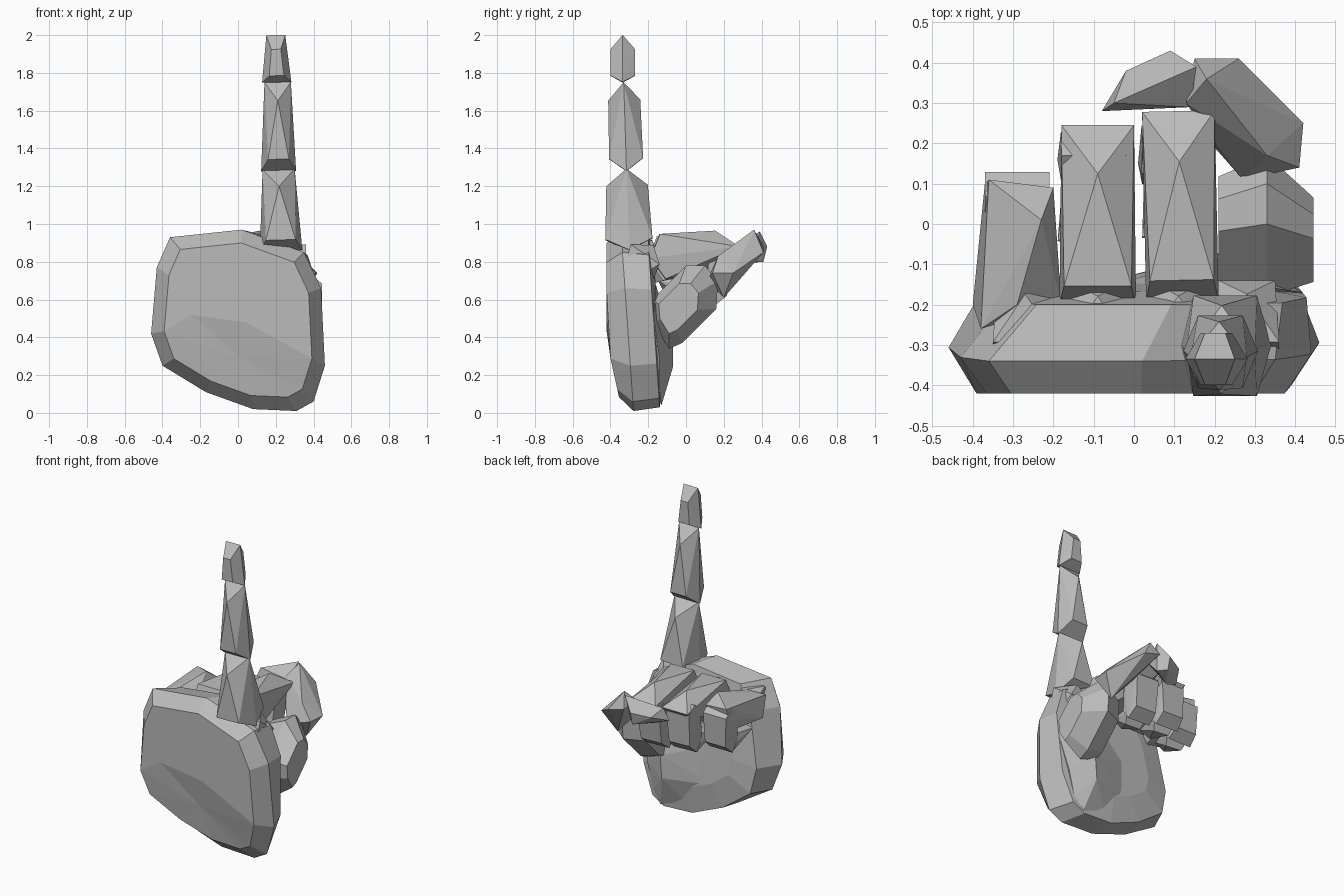
import bpy, bmesh
from mathutils import Vector

cube = bpy.data.objects.get("Cube")
if cube:
    bpy.data.objects.remove(cube, do_unlink=True)

grey = bpy.data.materials.new("grey")
grey.use_nodes = True
grey.diffuse_color = (0.5, 0.5, 0.5, 1)
grey.node_tree.nodes["Principled BSDF"].inputs["Base Color"].default_value = (0.5, 0.5, 0.5, 1)


def finish(name, bm):
    bmesh.ops.recalc_face_normals(bm, faces=bm.faces[:])
    mesh = bpy.data.meshes.new(name)
    bm.to_mesh(mesh)
    bm.free()
    mesh.materials.append(grey)
    obj = bpy.data.objects.new(name, mesh)
    bpy.context.collection.objects.link(obj)


def hull(name, points):
    """Faceted solid wrapped around a few points."""
    bm = bmesh.new()
    for p in points:
        bm.verts.new(p)
    res = bmesh.ops.convex_hull(bm, input=bm.verts[:])
    spare = [g for g in res["geom_interior"] if isinstance(g, bmesh.types.BMVert)]
    bmesh.ops.delete(bm, geom=spare, context="VERTS")
    finish(name, bm)


def phalanx(name, a, b, w0, w1, h0, h1, narrow=1, t0=0.14, t1=0.2, peak=0):
    """Finger bone with ridged ends, narrowed front and back, and a peak near the far end."""
    a, b = Vector(a), Vector(b)
    d = b - a
    s = Vector((1, 0, 0))
    s = (s - d * (s.dot(d) / d.dot(d))).normalized()
    n = d.cross(s).normalized()
    pts = []
    for k in (-0.5, 0.5):
        pts += [a + s * w0 * k, b + s * w1 * k]
        pts += [a + d * t0 + s * w0 * k * narrow + n * h0 * j for j in (-0.5, 0.5)]
        pts += [a + d * (1 - t1) + s * w1 * k * peak + n * h1 * j for j in (-0.5, 0.5)]
    hull(name, pts)


# Palm: rings of one outline, stacked from the front to the back
outline = [(-.46, .42), (-.43, .77), (-.36, .93), (.02, .97), (.35, .85), (.44, .66),
           (.46, .25), (.40, .06), (.31, .01), (.08, .02), (-.17, .11), (-.40, .25)]


def ring(bm, sx, sz, lean, depth):
    verts = []
    for x, z in outline:
        pz = 0.5 + (z - 0.5) * sz
        verts.append(bm.verts.new((x * sx + lean * (pz - 0.2), depth(pz), pz)))
    return verts


bm = bmesh.new()
rings = [
    ring(bm, 0.85, 0.85, 0, lambda z: -0.42 + max(0, 0.38 - z) * 0.22),
    ring(bm, 1.0, 1.0, 0, lambda z: -0.34 + max(0, 0.9 - z) * 0.07),
    ring(bm, 0.87, 0.96, 0.1, lambda z: -0.20 + max(0, 0.9 - z) * 0.07),
    ring(bm, 0.55, 0.6, 0.1, lambda z: -0.17 + max(0, 0.8 - z) * 0.08),
]
count = len(outline)
for r0, r1 in zip(rings, rings[1:]):
    for i in range(count):
        j = (i + 1) % count
        bm.faces.new((r0[i], r0[j], r1[j], r1[i]))
bm.faces.new(rings[-1])
# Front panel: flat above a crease, shallow hollow below
front = rings[0]
crease = [bm.verts.new(p) for p in ((.04, -.42, .48), (-.25, -.42, .52))]
bm.faces.new(front[:7] + crease)
centre = bm.verts.new((0, -.385, .3))
rim = front[6:] + [front[0]] + crease[::-1]
for i, v in enumerate(rim):
    bm.faces.new((v, rim[(i + 1) % len(rim)], centre))
finish("palm", bm)

# Fleshy base of the thumb, peaked in the middle
hull("thumb_mound", [(.23, -.07, .38), (.22, -.07, .24), (.27, -.13, .04), (.1, -.14, .1),
                     (-.1, -.15, .25), (-.08, -.16, .5), (.12, -.15, .62), (.35, -.16, .68),
                     (.42, -.17, .5), (.37, -.14, .28), (.33, -.14, .12), (.2, -.25, .3)])

# Knuckles along the top of the palm
for i, x in enumerate((-.27, -.09, .11, .28)):
    phalanx(f"knuckle_{i + 1}", (x, -.32, .82 - abs(x) * .1), (x, -.14, .83 - abs(x) * .15),
            .16, .14, .2, .2)

# Raised index finger
phalanx("index_lower", (.228, -.30, .86), (.215, -.315, 1.29), .225, .17, .25, .22, .7)
phalanx("index_middle", (.215, -.315, 1.28), (.21, -.33, 1.75), .185, .14, .18, .17, .6)
phalanx("index_tip", (.205, -.335, 1.75), (.20, -.335, 2.0), .155, .1, .13, .13, .5, t1=.3, peak=.5)

# Curled fingers: knuckle bones
phalanx("middle_lower", (.12, -.19, .82), (.11, .28, .88), .18, .18, .24, .2, .88, t1=.24)
phalanx("ring_lower", (-.09, -.2, .81), (-.09, .245, .87), .19, .18, .24, .2, .88, t1=.24)
hull("little_lower", [(-.4, -.2, .74), (-.38, -.26, .86), (-.29, -.2, .89), (-.18, -.2, .8),
                      (-.24, -.2, .68), (-.36, .11, .9), (-.37, .1, .83), (-.23, .01, .94),
                      (-.2, .09, .88), (-.22, .06, .74), (-.35, .05, .74)])

# Curled fingers: folded bones, with tips tucked toward the palm
folded = {
    "middle": ((.10, .19, .87), (.09, .15, .57), (.07, -.04, .66)),
    "ring": ((-.10, .17, .9), (-.11, .16, .6), (-.14, -.05, .67)),
    "little": ((-.29, .07, .89), (-.29, .06, .61), (-.33, -.14, .7)),
}
for name, (a, b, c) in folded.items():
    phalanx(f"{name}_middle", a, b, .16, .16, .12, .12, peak=.9)
    phalanx(f"{name}_tip", (b[0], b[1] - .02, b[2] + .04), c, .13, .1, .11, .1, .75)

# Thumb: rounded lower bone, then two bones wrapping over the fingers
profile = [(-.18, .6), (-.08, .7), (0, .78), (.1, .78), (.17, .7), (.16, .55), (-.02, .37),
           (-.09, .34), (-.17, .47)]
hull("thumb_lower", [(x, -.09 + (y + .09) * k, .54 + (z - .54) * k)
                     for x, k in ((.445, .6), (.33, 1), (.21, .8)) for y, z in profile])
hull("thumb_middle", [(.41, .14, .74), (.42, .25, .74), (.27, .11, .7), (.34, .2, .61),
                      (.2, .19, .76), (.26, .41, .85), (.15, .41, .88), (.18, .36, .97),
                      (.13, .3, .9), (.33, .17, .83)])
hull("thumb_tip", [(-.08, .28, .82), (-.02, .38, .86), (.09, .43, .88), (.155, .39, .96),
                   (.14, .29, .88), (.09, .41, .8), (.13, .36, .8), (-.05, .3, .9), (0, .29, .79)])
